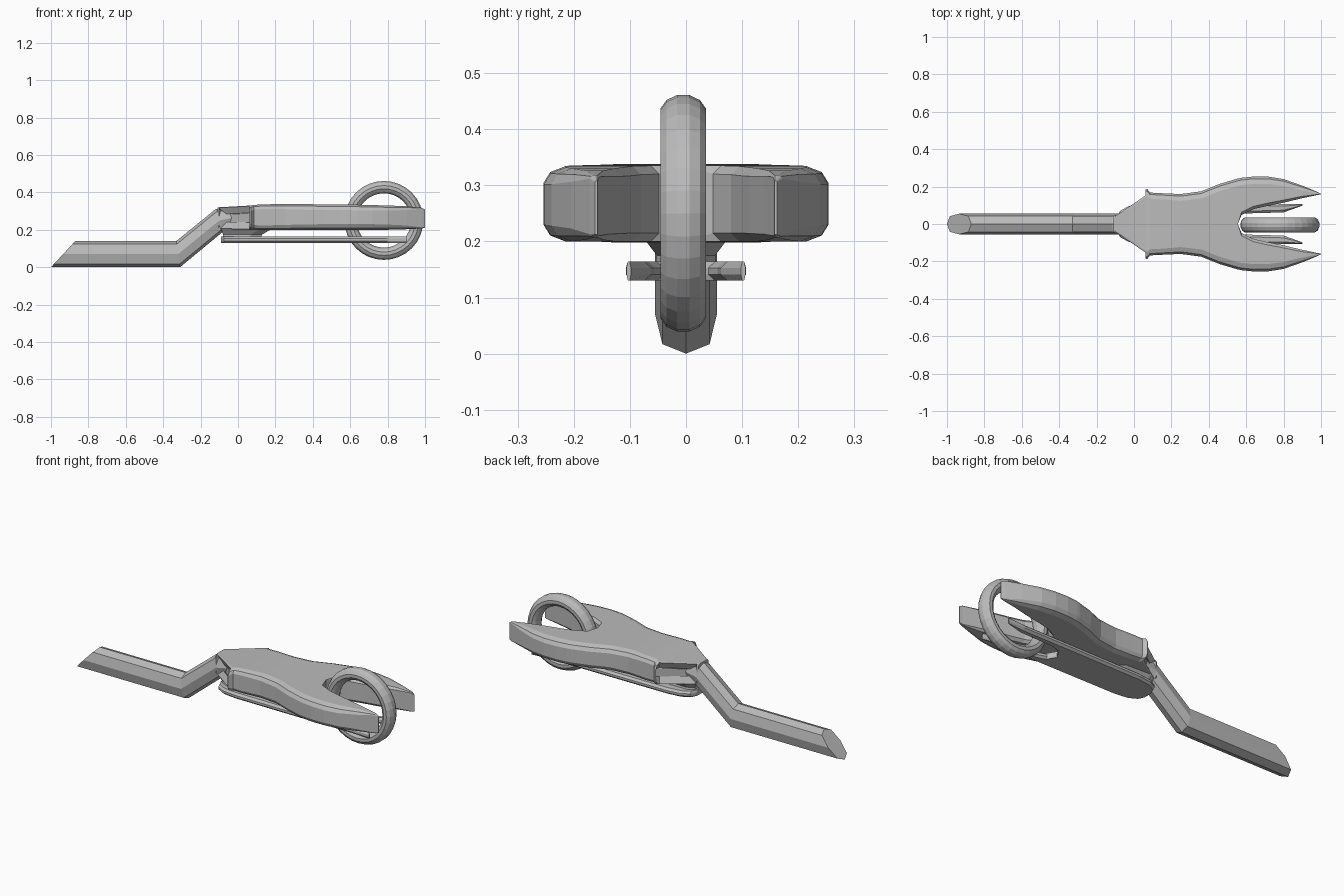
import bpy, bmesh, math

if "Cube" in bpy.data.objects:
    bpy.data.objects.remove(bpy.data.objects["Cube"])

mat = bpy.data.materials.new("plain grey")
mat.diffuse_color = (0.5, 0.5, 0.5, 1)
mat.use_nodes = True
mat.node_tree.nodes["Principled BSDF"].inputs["Base Color"].default_value = mat.diffuse_color


def finish(bm, name):
    bmesh.ops.recalc_face_normals(bm, faces=bm.faces)
    me = bpy.data.meshes.new(name)
    bm.to_mesh(me)
    bm.free()
    ob = bpy.data.objects.new(name, me)
    bpy.context.collection.objects.link(ob)
    me.materials.append(mat)
    return ob


def loft(rings):
    """Skin closed rings of equal length and cap both ends; returns face strips."""
    bm = bmesh.new()
    vs = [[bm.verts.new(p) for p in r] for r in rings]
    n = len(vs[0])
    strips = [[bm.faces.new((a[i], a[(i + 1) % n], b[(i + 1) % n], b[i])) for i in range(n)]
              for a, b in zip(vs, vs[1:])]
    bm.faces.new(vs[0])
    bm.faces.new(vs[-1][::-1])
    return bm, strips


def mirror_y(bm):
    """Drop the faces on the middle plane, then mirror across it."""
    mid = [f for f in bm.faces if all(abs(v.co.y) < 1e-5 for v in f.verts)]
    bmesh.ops.delete(bm, geom=mid, context='FACES')
    bmesh.ops.mirror(bm, geom=bm.verts[:] + bm.edges[:] + bm.faces[:],
                     axis='Y', merge_dist=1e-4)


# handle: octagonal bar, cut at a slant and bent up into the body
section = [(0, 0), (.042, .12), (.055, .5), (.042, .88),
           (0, 1), (-.042, .88), (-.055, .5), (-.042, .12)]
path = [((-1, 0), (-.87, .14)), ((-.31, 0), (-.33, .14)),
        ((-.08, .19), (-.12, .31)), ((.02, .22), (.0, .325))]
bm, _ = loft([[(b[0] + v * (t[0] - b[0]), y, b[1] + v * (t[1] - b[1]))
               for y, v in section] for b, t in path])
finish(bm, "handle")

# body: x, inner y, outer y, bottom z, top z, chamfer
stations = [
    (-.11, 0, .045, .205, .320, .012), (.07, 0, .188, .200, .330, .030),
    (.085, 0, .168, .200, .333, .025), (.14, 0, .165, .198, .336, .025),
    (.25, 0, .160, .198, .338, .028), (.36, 0, .175, .199, .337, .030),
    (.46, 0, .215, .200, .336, .030), (.555, 0, .243, .200, .335, .030),
    (.575, .048, .247, .200, .335, .030), (.64, .080, .254, .200, .334, .030),
    (.72, .098, .253, .200, .332, .030), (.80, .114, .240, .200, .330, .028),
    (.90, .138, .205, .203, .326, .020), (.98, .155, .172, .207, .318, .006),
    (1.0, .158, .162, .212, .308, .002)]
rings = []
for x, yi, yo, zb, zt, c in stations:
    ci = c * .5 if yi else 0
    rings.append([(x, yi + ci, zb), (x, yo - c * 1.3, zb), (x, yo - c * .4, zb + c * .35),
                  (x, yo, zb + c), (x, yo, zt - c), (x, yo - c * .4, zt - c * .35),
                  (x, yo - c * 1.3, zt), (x, yi + ci, zt), (x, yi, zt - ci), (x, yi, zb + ci)])
bm, strips = loft(rings)
bmesh.ops.recalc_face_normals(bm, faces=bm.faces)
# side intakes: recess the slanted shoulder walls
mouth = strips[0][1:6]
bmesh.ops.inset_region(bm, faces=mouth, thickness=.010)
bmesh.ops.inset_region(bm, faces=mouth, thickness=.002, depth=-.04)
mirror_y(bm)
finish(bm, "body")

# lower fork: thin plate under the body, slotted for the ring
rings = []
for x, yi, yo in [(-.09, 0, .035), (-.075, 0, .07), (-.03, 0, .095), (.05, 0, .105),
                  (.50, 0, .107), (.53, .04, .107), (.58, .056, .107), (.80, .062, .107),
                  (.90, .098, .106)]:
    c = min(.012, (yo - yi) * .3)
    ci = c if yi else 0
    rings.append([(x, yi + ci, .13), (x, yo - c, .13), (x, yo, .141), (x, yo, .153),
                  (x, yo - c, .164), (x, yi + ci, .164), (x, yi, .153), (x, yi, .141)])
bm, _ = loft(rings)
mirror_y(bm)
finish(bm, "lower_fork")

# bracket: flared block joining fork and body
bm, _ = loft([[(x0, -w * .6, z), (x0 + .04, -w, z), (x1 - .06, -w, z), (x1, -w * .4, z),
               (x1, w * .4, z), (x1 - .06, w, z), (x0 + .04, w, z), (x0, w * .6, z)]
              for x0, x1, w, z in [(-.08, .12, .055, .155), (-.08, .13, .052, .175),
                                   (-.09, .18, .075, .205)]])
finish(bm, "bracket")

# ring: upright wheel hoop between the prongs
N, M = 32, 12
bm = bmesh.new()
grid = []
for i in range(N):
    a = 2 * math.pi * i / N
    row = []
    for j in range(M):
        b = 2 * math.pi * (j + .5) / M
        r = .178 + .034 * math.cos(b)
        row.append(bm.verts.new((.78 + r * math.cos(a), -.005 + .042 * math.sin(b),
                                 .25 + r * math.sin(a))))
    grid.append(row)
for i in range(N):
    for j in range(M):
        p, q = grid[i], grid[(i + 1) % N]
        k = (j + 1) % M
        bm.faces.new((p[j], p[k], q[k], q[j]))
finish(bm, "ring")
